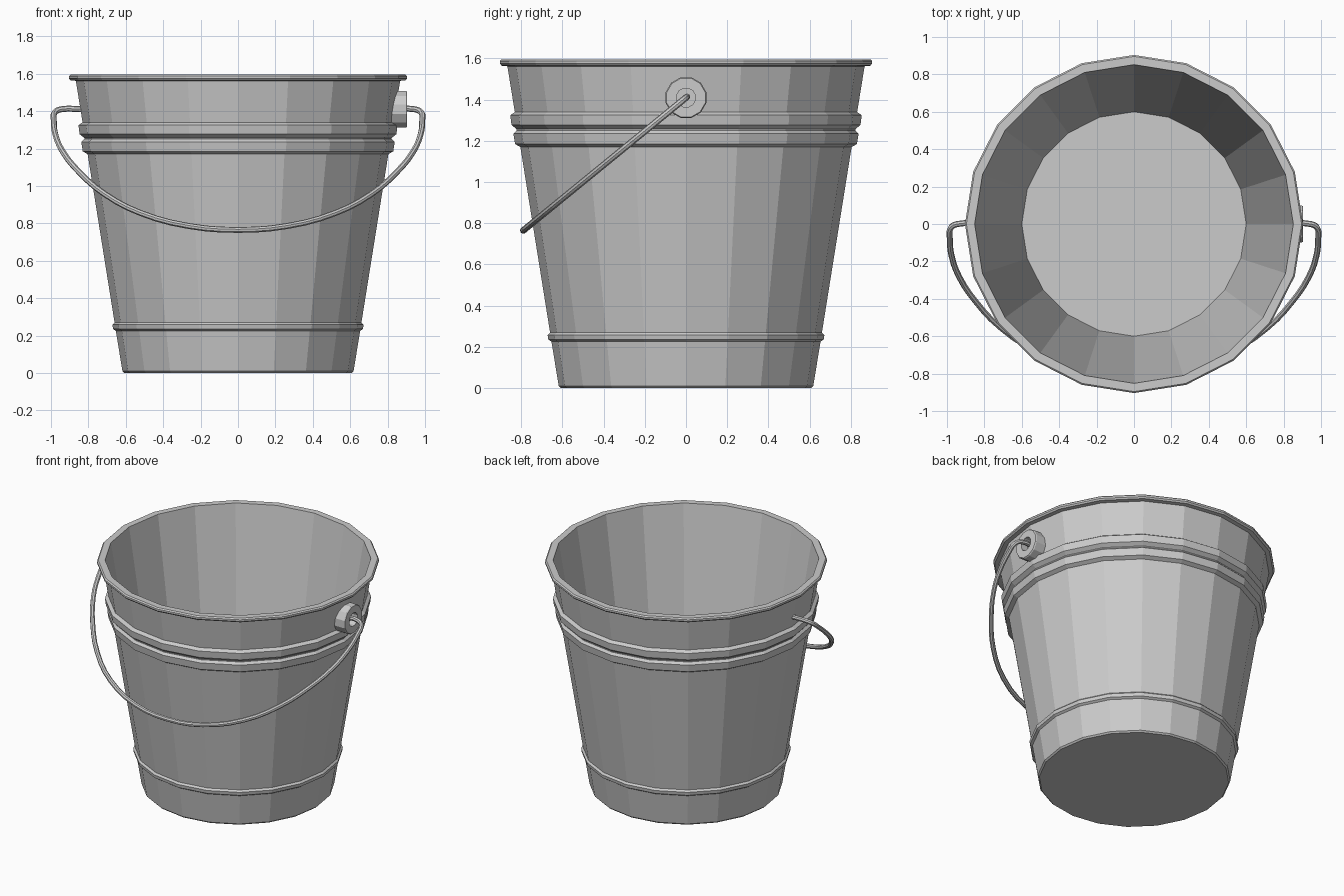
import bpy, bmesh
from math import sin, cos, pi

if "Cube" in bpy.data.objects:
    bpy.data.objects.remove(bpy.data.objects["Cube"])

SIDES = 20


def make_object(name, bm):
    bmesh.ops.recalc_face_normals(bm, faces=bm.faces)
    mesh = bpy.data.meshes.new(name)
    bm.to_mesh(mesh)
    bm.free()
    obj = bpy.data.objects.new(name, mesh)
    bpy.context.collection.objects.link(obj)
    return obj


def skin_rings(bm, rings):
    n = len(rings[0])
    for a, b in zip(rings, rings[1:]):
        for i in range(n):
            j = (i + 1) % n
            bm.faces.new((a[i], a[j], b[j], b[i]))


# bucket: one closed profile (radius, height), outside then inside
profile = [
    (0.608, 0.0), (0.618, 0.010),                                    # foot
    (0.653, 0.225), (0.668, 0.235), (0.672, 0.258), (0.660, 0.270),  # low hoop
    (0.804, 1.170), (0.830, 1.185), (0.838, 1.235), (0.822, 1.250),  # middle hoop
    (0.822, 1.257), (0.847, 1.277), (0.853, 1.325), (0.831, 1.340),  # upper hoop
    (0.867, 1.562), (0.895, 1.565), (0.904, 1.575), (0.904, 1.587),  # rolled rim
    (0.896, 1.595), (0.852, 1.595),
    (0.600, 0.025),                                                  # inner wall
]
bm = bmesh.new()
rings = [[bm.verts.new((r * cos(2 * pi * i / SIDES), r * sin(2 * pi * i / SIDES), z))
          for i in range(SIDES)] for r, z in profile]
skin_rings(bm, rings)
bm.faces.new(rings[0])
bm.faces.new(rings[-1])
make_object("bucket_body", bm)

# handle boss: recessed collar on the right side only, back edge follows the wall
HINGE_Z = 1.41
bm = bmesh.new()
rings = []
for r, x in [(0.102, None), (0.102, 0.897), (0.097, 0.904), (0.047, 0.904), (0.047, 0.855)]:
    ring = []
    for i in range(12):
        a = 2 * pi * (i + 0.5) / 12
        y, z = r * cos(a), HINGE_Z + r * sin(a)
        px = 0.608 + 0.16 * z - 0.158 * abs(y) if x is None else x
        ring.append(bm.verts.new((px, y, z)))
    rings.append(ring)
skin_rings(bm, rings)
bm.faces.new(rings[-1])
make_object("handle_boss", bm)

# wire handle: half path (x, z), mirrored and swung forward
half = [(0.835, 1.41), (0.945, 1.41), (0.978, 1.395), (0.985, 1.35), (0.975, 1.27),
        (0.935, 1.18), (0.845, 1.07), (0.71, 0.955), (0.52, 0.855), (0.26, 0.785)]
path = [(-x, z) for x, z in half] + [(0, 0.765)] + half[::-1]
curve = bpy.data.curves.new("handle", 'CURVE')
curve.dimensions = '3D'
curve.bevel_depth = 0.016
curve.bevel_resolution = 2
curve.resolution_u = 3
curve.use_fill_caps = True
spline = curve.splines.new('BEZIER')
spline.bezier_points.add(len(path) - 1)
for p, (x, z) in zip(spline.bezier_points, path):
    p.co = (x, -1.225 * (HINGE_Z - z), z)
    p.handle_left_type = p.handle_right_type = 'AUTO'
handle = bpy.data.objects.new("handle", curve)
bpy.context.collection.objects.link(handle)
bpy.context.view_layer.objects.active = handle
handle.select_set(True)
bpy.ops.object.convert(target='MESH')
bpy.ops.object.shade_flat()
